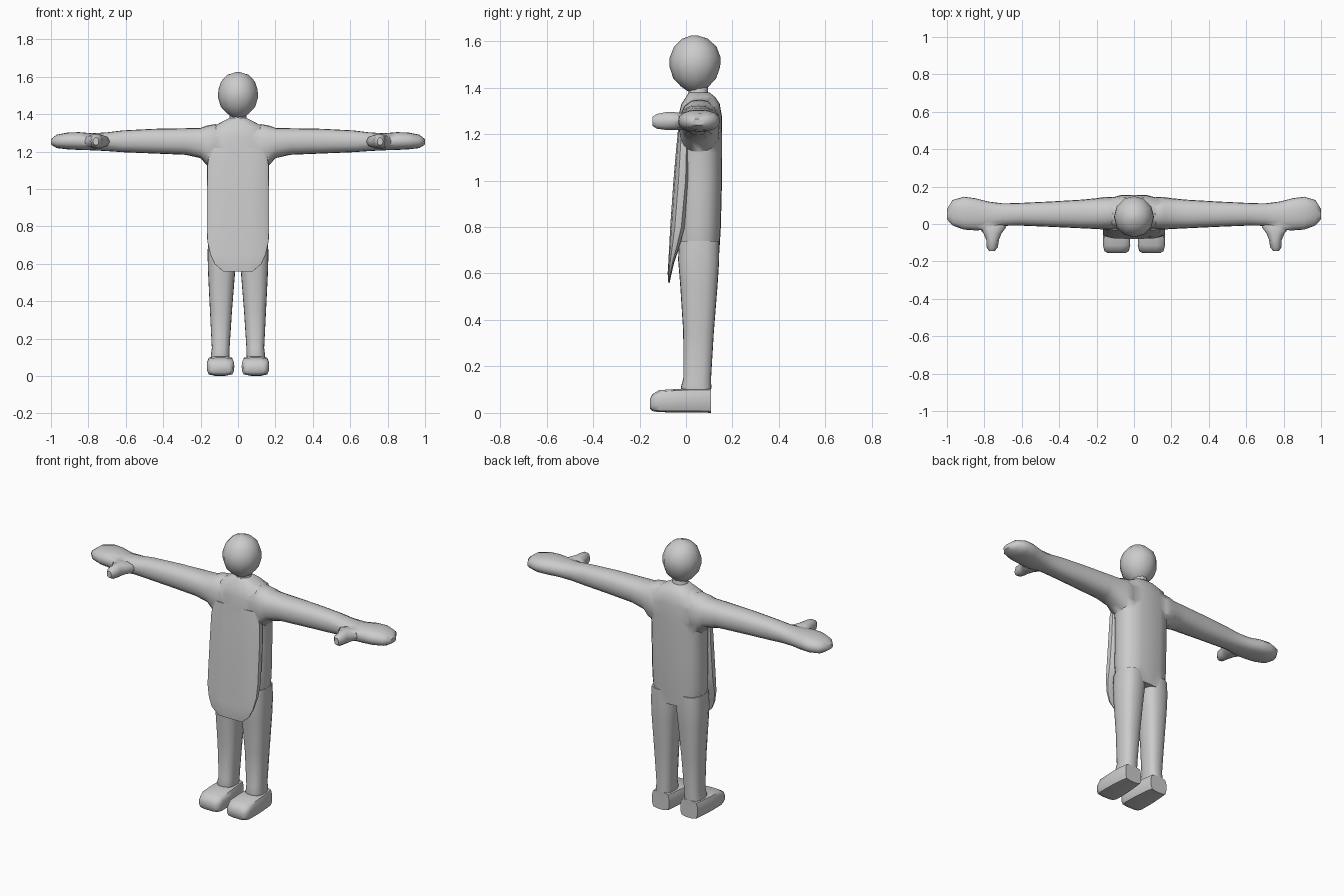
import bpy, bmesh
from math import sin, cos, pi

PLACE = {
    'x': lambda t, u, v: (t, u, v),
    'y': lambda t, u, v: (u, t, v),
    'z': lambda t, u, v: (u, v, t),
}


def apply_mod(ob, kind, **props):
    mod = ob.modifiers.new(kind, kind)
    for key, val in props.items():
        setattr(mod, key, val)
    bpy.context.view_layer.objects.active = ob
    bpy.ops.object.modifier_apply(modifier=mod.name)


def loft(name, axis, sections, power=2.5, n=16, mirror=False):
    """Skin rounded sections (t, u_min, u_max, v_min, v_max) along an axis."""
    bm = bmesh.new()
    rings = []
    for t, u0, u1, v0, v1 in sections:
        ring = []
        for i in range(n):
            c, s = cos(2 * pi * i / n), sin(2 * pi * i / n)
            k = (abs(c) ** power + abs(s) ** power) ** (-1 / power)
            u = (u0 + u1) / 2 + (u1 - u0) / 2 * c * k
            v = (v0 + v1) / 2 + (v1 - v0) / 2 * s * k
            ring.append(bm.verts.new(PLACE[axis](t, u, v)))
        rings.append(ring)
    for a, b in zip(rings, rings[1:]):
        for i in range(n):
            j = (i + 1) % n
            bm.faces.new((a[i], a[j], b[j], b[i]))
    bm.faces.new(rings[0])
    bm.faces.new(rings[-1])
    bmesh.ops.recalc_face_normals(bm, faces=bm.faces)
    me = bpy.data.meshes.new(name)
    bm.to_mesh(me)
    bm.free()
    ob = bpy.data.objects.new(name, me)
    bpy.context.collection.objects.link(ob)
    if mirror:
        apply_mod(ob, 'MIRROR', use_mirror_merge=False)
    return ob


def smooth(ob, angle=50):
    bpy.ops.object.select_all(action='DESELECT')
    ob.select_set(True)
    bpy.context.view_layer.objects.active = ob
    bpy.ops.object.shade_smooth_by_angle(angle=angle * pi / 180)


# Torso with sloping shoulders
body = loft("body", 'z', [
    (0.67, -0.150, 0.150, -0.030, 0.142),
    (0.80, -0.163, 0.163, -0.040, 0.150),
    (1.00, -0.164, 0.164, -0.035, 0.155),
    (1.12, -0.166, 0.166, -0.036, 0.156),
    (1.20, -0.175, 0.175, -0.036, 0.156),
    (1.28, -0.170, 0.170, -0.032, 0.154),
    (1.33, -0.140, 0.140, -0.020, 0.145),
    (1.36, -0.085, 0.085, 0.000, 0.125),
    (1.38, -0.045, 0.045, 0.012, 0.100)], power=3)

# Hanging belly panel
panel = loft("belly_panel", 'z', [
    (0.56, -0.080, 0.080, -0.076, -0.070),
    (0.60, -0.125, 0.125, -0.079, -0.062),
    (0.65, -0.148, 0.148, -0.076, -0.050),
    (0.72, -0.164, 0.164, -0.072, -0.025),
    (0.80, -0.167, 0.167, -0.068, 0.000),
    (1.00, -0.166, 0.166, -0.054, 0.020),
    (1.13, -0.163, 0.163, -0.043, 0.020),
    (1.22, -0.150, 0.150, -0.034, 0.020)], power=4)

# Arms with mitten hands
arms = loft("arms", 'x', [
    (0.05, 0.000, 0.120, 1.160, 1.320),
    (0.12, -0.030, 0.145, 1.110, 1.347),
    (0.165, -0.029, 0.143, 1.125, 1.340),
    (0.20, -0.027, 0.138, 1.165, 1.327),
    (0.28, -0.023, 0.130, 1.183, 1.325),
    (0.45, -0.015, 0.120, 1.190, 1.322),
    (0.62, -0.008, 0.112, 1.197, 1.313),
    (0.70, -0.010, 0.110, 1.203, 1.303),
    (0.78, -0.032, 0.120, 1.207, 1.298),
    (0.85, -0.034, 0.138, 1.209, 1.304),
    (0.91, -0.030, 0.146, 1.212, 1.302),
    (0.97, -0.008, 0.128, 1.219, 1.290),
    (1.00, 0.025, 0.080, 1.238, 1.266)], mirror=True)

thumbs = loft("thumbs", 'y', [
    (-0.145, 0.745, 0.775, 1.235, 1.275),
    (-0.125, 0.728, 0.788, 1.222, 1.288),
    (-0.085, 0.722, 0.790, 1.216, 1.296),
    (-0.050, 0.708, 0.805, 1.216, 1.296),
    (-0.020, 0.685, 0.830, 1.216, 1.292),
    (0.020, 0.690, 0.820, 1.225, 1.280)], n=10, power=2.2, mirror=True)

# Legs
legs = loft("legs", 'z', [
    (0.05, 0.050, 0.142, -0.005, 0.105),
    (0.11, 0.046, 0.145, -0.022, 0.109),
    (0.15, 0.045, 0.140, -0.011, 0.108),
    (0.35, 0.032, 0.150, -0.012, 0.120),
    (0.55, 0.016, 0.160, -0.025, 0.136),
    (0.66, 0.004, 0.163, -0.034, 0.143),
    (0.74, 0.002, 0.158, -0.030, 0.143)], power=3, mirror=True)

# Feet
feet = loft("feet", 'y', [
    (-0.156, 0.045, 0.140, 0.020, 0.058),
    (-0.145, 0.028, 0.158, 0.008, 0.080),
    (-0.115, 0.020, 0.166, 0.003, 0.098),
    (-0.020, 0.022, 0.166, 0.002, 0.104),
    (0.060, 0.030, 0.160, 0.002, 0.106),
    (0.108, 0.038, 0.152, 0.000, 0.106)], power=5, mirror=True)

# Merge the limbs into one skin
for part in (panel, arms, thumbs, legs, feet):
    apply_mod(body, 'BOOLEAN', operation='UNION', solver='EXACT', object=part)
    bpy.data.objects.remove(part)

# Neck and head
neck = loft("neck", 'z', [
    (1.34, -0.060, 0.060, -0.002, 0.112),
    (1.375, -0.046, 0.046, 0.008, 0.098),
    (1.42, -0.042, 0.042, 0.010, 0.095)], n=10, power=2)
head = loft("head", 'z', [
    (1.383, -0.030, 0.030, 0.010, 0.070),
    (1.405, -0.060, 0.060, -0.022, 0.098),
    (1.44, -0.092, 0.092, -0.055, 0.130),
    (1.49, -0.107, 0.107, -0.071, 0.147),
    (1.53, -0.105, 0.105, -0.070, 0.149),
    (1.575, -0.090, 0.090, -0.052, 0.132),
    (1.61, -0.058, 0.058, -0.018, 0.095),
    (1.625, -0.012, 0.012, 0.025, 0.049)], n=12, power=2)

for ob in (body, neck, head):
    smooth(ob)
